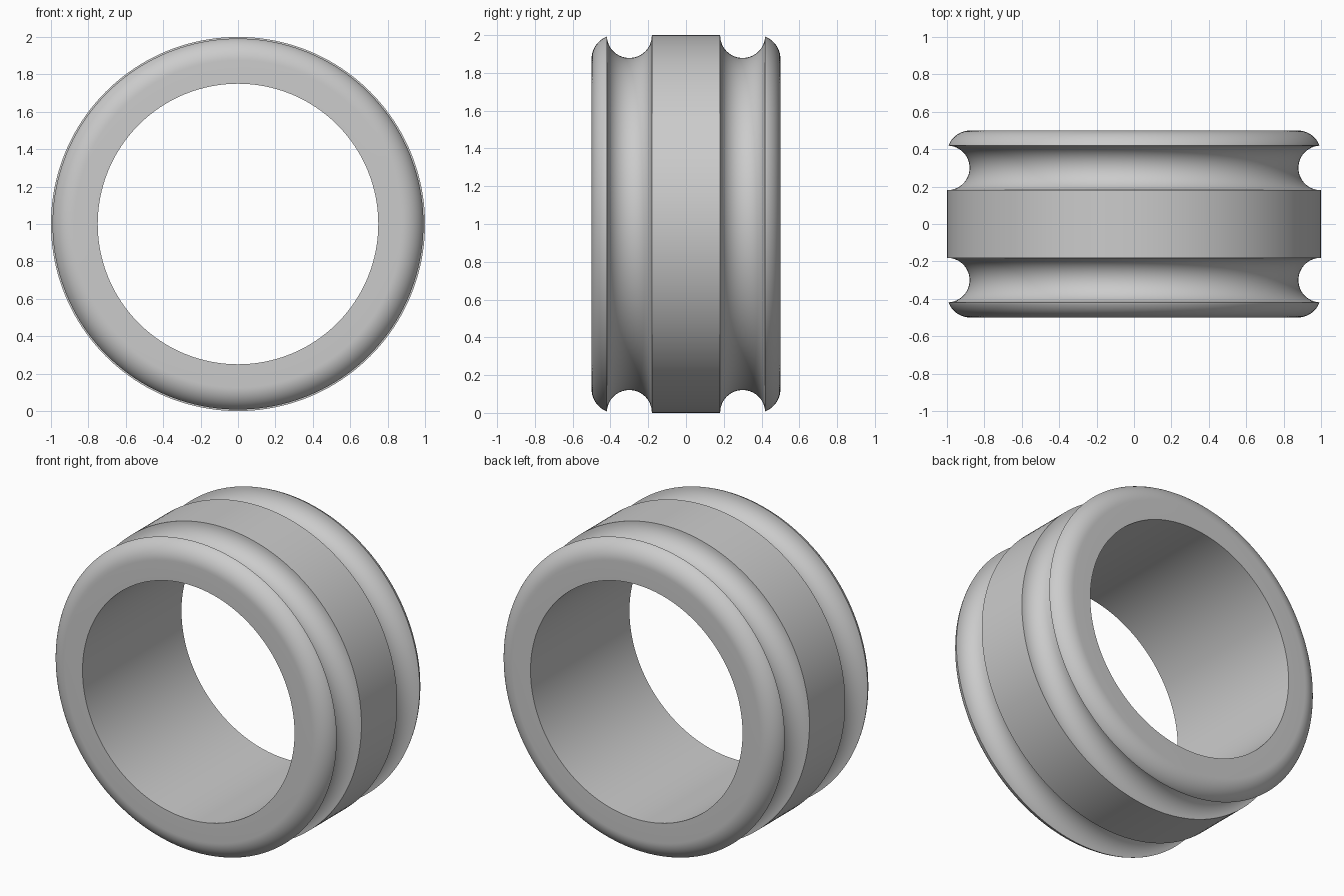
import bpy, bmesh
from math import sin, cos, pi, radians
from mathutils import Vector

if "Cube" in bpy.data.objects:
    bpy.data.objects.remove(bpy.data.objects["Cube"], do_unlink=True)

# Dimensions
OUTER, INNER, HALF_WIDTH = 1.0, 0.75, 0.5
FILLET = 0.125
GROOVE_Y, GROOVE_R, GROOVE_RADIUS = 0.3, 0.998, 0.119
SEGMENTS = 160


def arc(cy, cr, radius, start, end, steps):
    """Points (y, distance from axis) along an arc, angles in degrees."""
    angles = [radians(start + (end - start) * i / steps) for i in range(steps + 1)]
    return [(cy + radius * cos(a), cr + radius * sin(a)) for a in angles]


def make_material(name, rgb):
    mat = bpy.data.materials.new(name)
    mat.use_nodes = True
    mat.diffuse_color = (*rgb, 1)
    mat.node_tree.nodes["Principled BSDF"].inputs["Base Color"].default_value = (*rgb, 1)
    return mat


# Half section: bore edge, end face, rounded rim, round groove, central band
half = [(HALF_WIDTH, INNER)]
half += arc(HALF_WIDTH - FILLET, OUTER - FILLET, FILLET, 0, 69, 12)
half += arc(GROOVE_Y, GROOVE_R, GROOVE_RADIUS, -3, -181, 24)
half[-1] = (half[-1][0], OUTER)
section = half + [(-y, r) for y, r in reversed(half)]

# Revolve the section about the y axis
bm = bmesh.new()
verts = [bm.verts.new((r, y, OUTER)) for y, r in section]
edges = [bm.edges.new((v, verts[(i + 1) % len(verts)])) for i, v in enumerate(verts)]
bmesh.ops.spin(bm, geom=verts + edges, cent=Vector((0, 0, OUTER)), axis=Vector((0, 1, 0)),
               angle=2 * pi, steps=SEGMENTS, use_merge=True)
bmesh.ops.remove_doubles(bm, verts=bm.verts, dist=0.0001)
bmesh.ops.recalc_face_normals(bm, faces=bm.faces)

mesh = bpy.data.meshes.new("grooved_ring")
bm.to_mesh(mesh)
bm.free()
ring = bpy.data.objects.new("grooved_ring", mesh)
bpy.context.collection.objects.link(ring)
mesh.materials.append(make_material("light grey", (0.6, 0.6, 0.6)))

# Smooth shading with crisp groove and bore edges
bpy.ops.object.select_all(action="DESELECT")
ring.select_set(True)
bpy.context.view_layer.objects.active = ring
bpy.ops.object.shade_smooth_by_angle(angle=radians(30))
